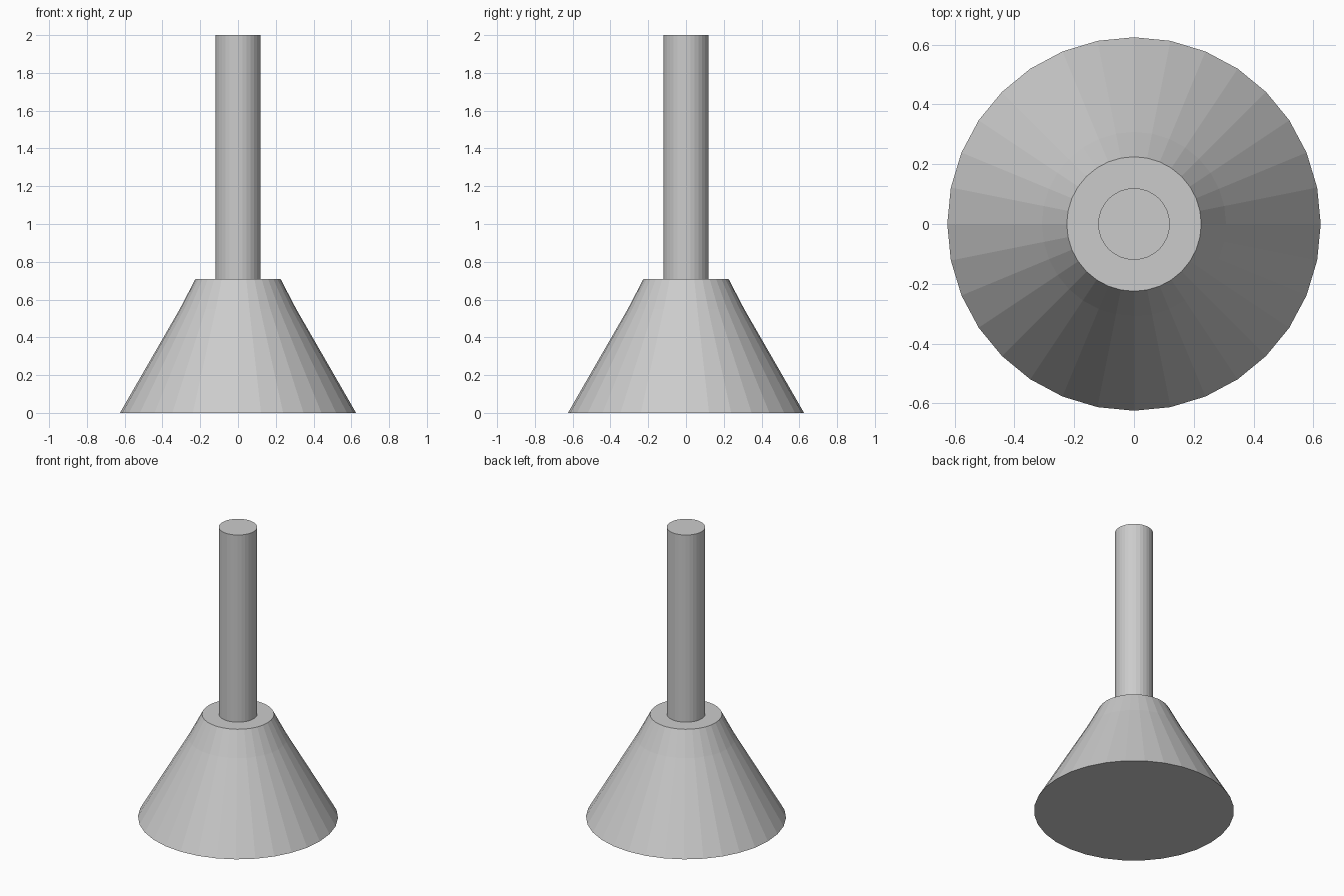
import bpy, bmesh
from math import cos, sin, tau

if "Cube" in bpy.data.objects:
    bpy.data.objects.remove(bpy.data.objects["Cube"])

SIDES = 32


def lathe(name, profile):
    """Closed, flat-faced solid of revolution from (radius, z) pairs."""
    bm = bmesh.new()
    rings = [[bm.verts.new((r * cos(tau * i / SIDES), r * sin(tau * i / SIDES), z))
              for i in range(SIDES)] for r, z in profile]
    for low, high in zip(rings, rings[1:]):
        for i in range(SIDES):
            j = (i + 1) % SIDES
            bm.faces.new((low[i], low[j], high[j], high[i]))
    bm.faces.new(rings[0][::-1])
    bm.faces.new(rings[-1])
    mesh = bpy.data.meshes.new(name)
    bm.to_mesh(mesh)
    bm.free()
    obj = bpy.data.objects.new(name, mesh)
    bpy.context.collection.objects.link(obj)
    return obj


# Flared base with a slightly steeper collar
lathe("flared_base", [(0.625, 0), (0.308, 0.55), (0.225, 0.71)])

# Upright rod standing on the base
lathe("rod", [(0.12, 0.71), (0.12, 2.0)])
